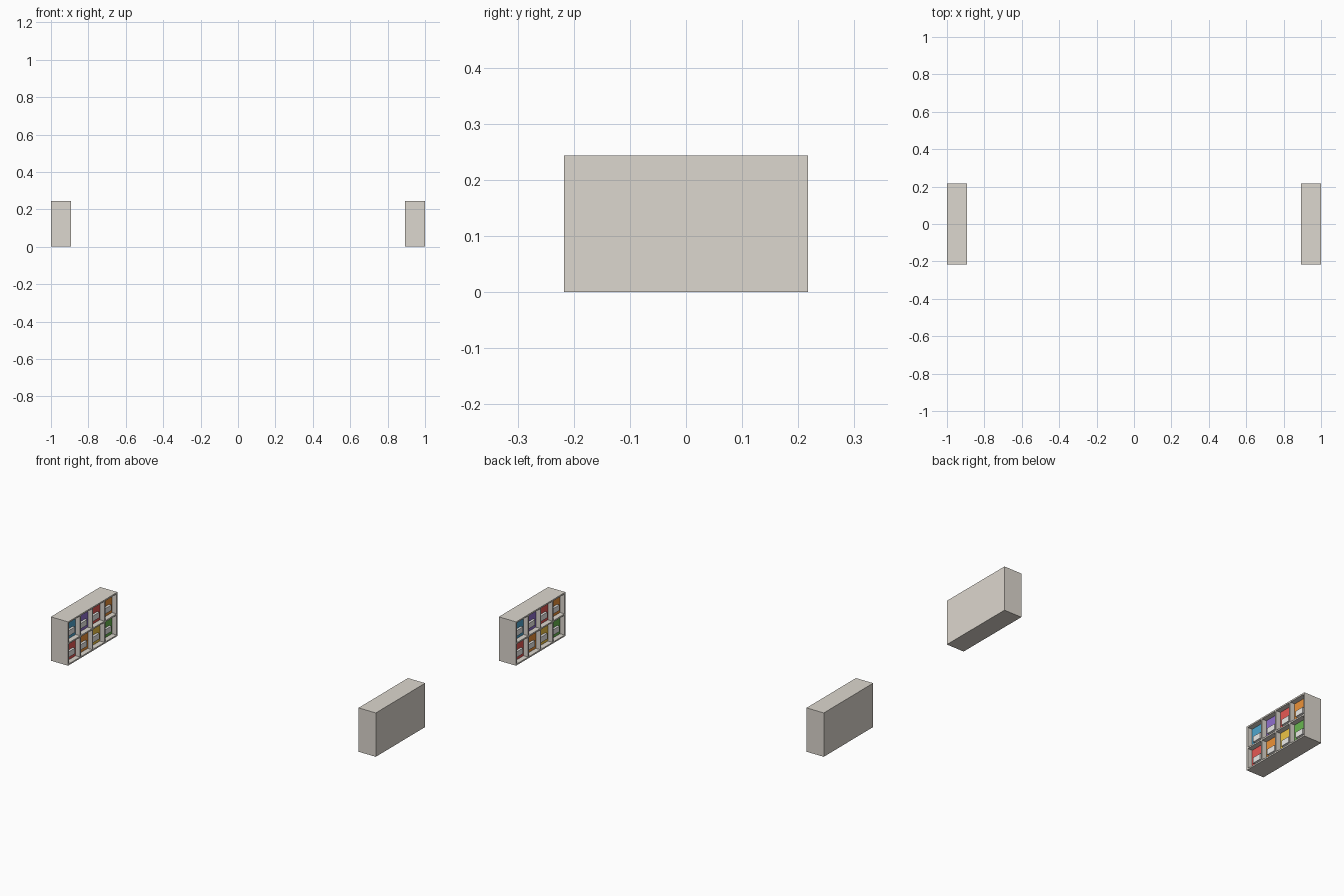
import bpy
from math import pi
from mathutils import Matrix

if "Cube" in bpy.data.objects:
    bpy.data.objects.remove(bpy.data.objects["Cube"])

L, H, D = 0.434, 0.244, 0.106     # cabinet length, height, depth
T = 0.008                         # board thickness
RECESS = 0.032                    # depth of each open cell
COLS, ROWS = 4, 2


def material(name, rgb):
    m = bpy.data.materials.new(name)
    m.diffuse_color = (*rgb, 1)
    m.use_nodes = True
    m.node_tree.nodes["Principled BSDF"].inputs["Base Color"].default_value = m.diffuse_color
    return m


cream = material("cream", (0.72, 0.68, 0.62))
white = material("white", (0.85, 0.84, 0.82))
palette = {
    "red": material("red", (0.80, 0.10, 0.09)),
    "orange": material("orange", (0.85, 0.29, 0.04)),
    "yellow": material("yellow", (0.85, 0.55, 0.06)),
    "green": material("green", (0.14, 0.48, 0.08)),
    "blue": material("blue", (0.08, 0.38, 0.62)),
    "purple": material("purple", (0.28, 0.16, 0.62)),
}
colours = [["red", "orange", "yellow", "green"],
           ["blue", "purple", "red", "orange"]]


def box(name, lo, hi, turn, mat=cream):
    """Box between two corners, turned about the z axis."""
    bpy.ops.mesh.primitive_cube_add(size=1)
    o = bpy.context.object
    o.name = name
    mid = [(a + b) / 2 for a, b in zip(lo, hi)]
    size = [b - a for a, b in zip(lo, hi)]
    o.data.transform(Matrix.Rotation(turn, 4, 'Z') @ Matrix.Translation(mid)
                     @ Matrix.Diagonal((*size, 1)))
    o.data.materials.append(mat)
    return o


def cabinet(side, turn):
    x0, x1 = -1.0, -1.0 + D
    xb = x1 - RECESS
    y0 = -L / 2
    # solid back block, outer boards and dividers
    box(side + "_back", (x0, y0, 0), (xb, -y0, H), turn)
    pitch_y, pitch_z = (L - T) / COLS, (H - T) / ROWS
    for r in range(ROWS + 1):
        z = r * pitch_z
        box(side + "_shelf", (xb, y0, z), (x1, -y0, z + T), turn)
    for c in range(COLS + 1):
        y = y0 + c * pitch_y
        for r in range(ROWS):
            z = r * pitch_z + T
            box(side + "_divider", (xb, y, z), (x1, y + T, z + pitch_z - T), turn)
    # coloured panel with a small pale box in every cell
    for r in range(ROWS):
        for c in range(COLS):
            ya, za = y0 + c * pitch_y + T, r * pitch_z + T
            w, h = pitch_y - T, pitch_z - T
            box(side + "_colour_panel", (xb, ya, za), (xb + 0.004, ya + w, za + h),
                turn, palette[colours[r][c]])
            box(side + "_front_box", (xb + 0.004, ya + w * 0.22, za + h * 0.22),
                (xb + 0.017, ya + w * 0.76, za + h * 0.5), turn, white)


# two cabinets facing each other
cabinet("left", 0)
cabinet("right", pi)
